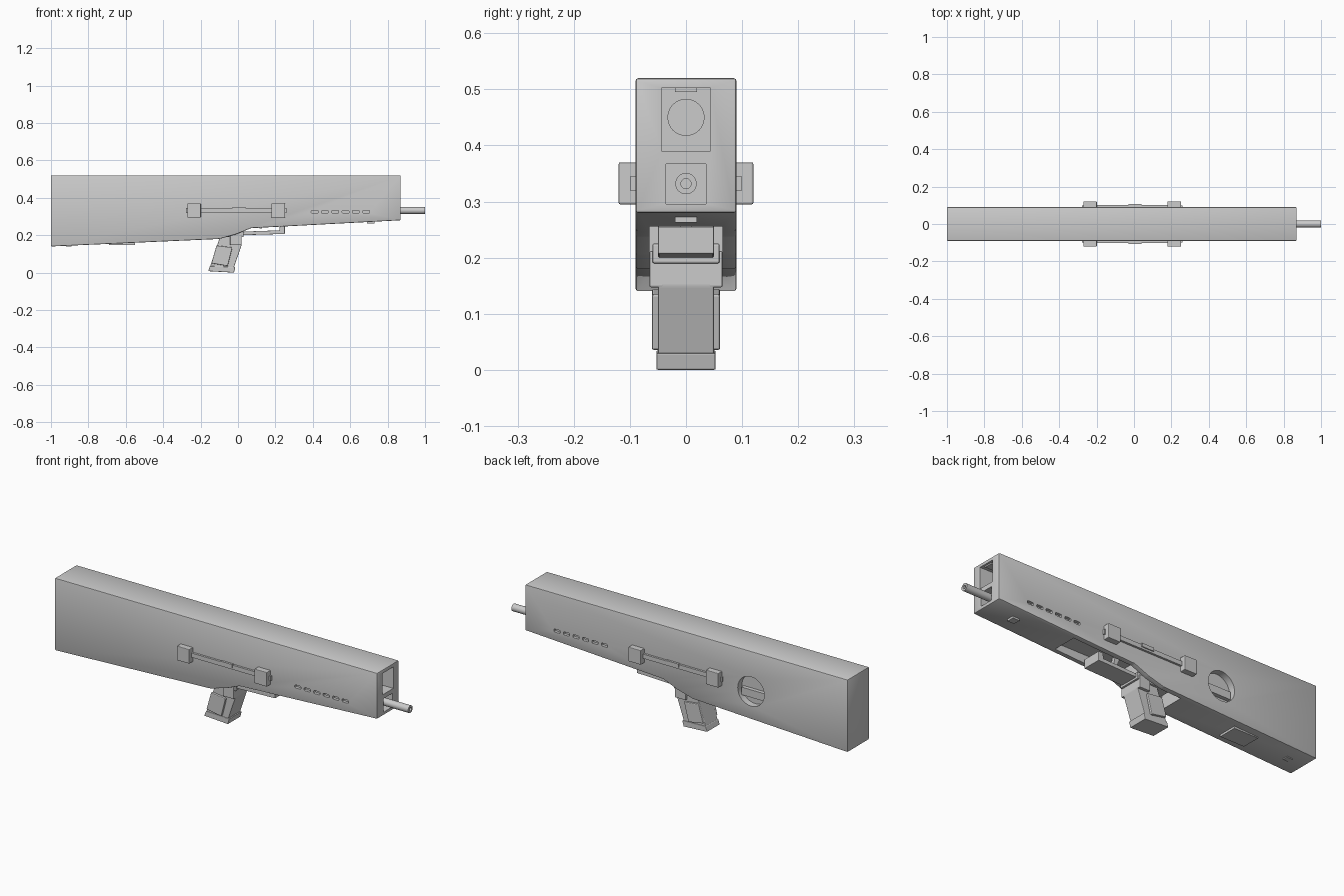
import bpy
import bmesh
from math import pi
from mathutils import Matrix

old = bpy.data.objects.get("Cube")
if old:
    bpy.data.objects.remove(old)

grey = bpy.data.materials.new("light_grey")
grey.use_nodes = True
grey.diffuse_color = (0.6, 0.6, 0.6, 1)
grey.node_tree.nodes["Principled BSDF"].inputs["Base Color"].default_value = (0.6, 0.6, 0.6, 1)


def finish(name, bm, bevel=0):
    if bevel:
        bmesh.ops.bevel(bm, geom=bm.edges[:], offset=bevel, segments=2,
                        profile=0.5, affect='EDGES', clamp_overlap=True)
    bmesh.ops.recalc_face_normals(bm, faces=bm.faces[:])
    mesh = bpy.data.meshes.new(name)
    bm.to_mesh(mesh)
    bm.free()
    mesh.materials.append(grey)
    obj = bpy.data.objects.new(name, mesh)
    bpy.context.collection.objects.link(obj)
    return obj


def box(name, x, y, z, bevel=0):
    """Box from (min, max) ranges."""
    bm = bmesh.new()
    bmesh.ops.create_cube(bm, size=1)
    for v in bm.verts:
        v.co = [r[0] if c < 0 else r[1] for c, r in zip(v.co, (x, y, z))]
    return finish(name, bm, bevel)


def side_profile(name, points, y0, y1, bevel=0):
    """Extrude an x-z outline across y."""
    bm = bmesh.new()
    face = bm.faces.new([bm.verts.new((x, y0, z)) for x, z in points])
    moved = bmesh.ops.extrude_face_region(bm, geom=[face])["geom"]
    for v in moved:
        if isinstance(v, bmesh.types.BMVert):
            v.co.y = y1
    return finish(name, bm, bevel)


def cylinder(name, axis, center, radius, length, sides=32):
    bm = bmesh.new()
    turn = Matrix.Rotation(pi / 2, 4, 'Y' if axis == 'X' else 'X')
    bmesh.ops.create_cone(bm, cap_ends=True, segments=sides, radius1=radius, radius2=radius,
                          depth=length, matrix=Matrix.Translation(center) @ turn)
    return finish(name, bm)


def cut(target, cutter):
    mod = target.modifiers.new("cut", 'BOOLEAN')
    mod.operation = 'DIFFERENCE'
    mod.solver = 'EXACT'
    mod.object = cutter
    activate(target)
    bpy.ops.object.modifier_apply(modifier=mod.name)
    bpy.data.objects.remove(cutter)


def activate(obj):
    bpy.ops.object.select_all(action='DESELECT')
    obj.select_set(True)
    bpy.context.view_layer.objects.active = obj


def smooth(obj):
    activate(obj)
    bpy.ops.object.shade_smooth_by_angle(angle=0.6)


# Main housing: long slab with a tapering underside
body = side_profile("housing", [(-1, 0.14), (-0.1, 0.18), (-0.01, 0.205), (0.07, 0.238),
                                (0.25, 0.247), (0.87, 0.28), (0.87, 0.52), (-1, 0.52)],
                    -0.09, 0.09, 0.005)

# Openings in the muzzle face and the well on the underside
cut(body, box("sight_opening", (0.62, 0.9), (-0.044, 0.044), (0.39, 0.502)))
cut(body, box("barrel_opening", (0.7, 0.9), (-0.036, 0.036), (0.296, 0.367)))
cut(body, box("well", (-0.22, 0.41), (-0.065, 0.065), (0.1, 0.29)))

# Row of vent slots through both flanks
for i in range(6):
    x = 0.41 + i * 0.055
    for y in (-0.09, 0.09):
        bm = bmesh.new()
        bmesh.ops.create_cube(bm, size=1, matrix=Matrix.Translation((x, y, 0.325))
                              @ Matrix.Diagonal((0.037, 0.03, 0.016, 1)))
        upright = [e for e in bm.edges
                   if abs(e.verts[0].co.y - e.verts[1].co.y) > 0.01]
        bmesh.ops.bevel(bm, geom=upright, offset=0.006, segments=2, profile=0.5, affect='EDGES')
        cut(body, finish("slot", bm))

# Round port on the back flank, with a stepped block inside
cut(body, cylinder("port", 'Y', (-0.44, 0.09, 0.31), 0.077, 0.07, 40))
box("port_block", (-0.506, -0.374), (0.05, 0.075), (0.27, 0.31))
smooth(body)

# Barrel with bore, collar and the sight lens
barrel = cylinder("barrel", 'X', (0.845, 0, 0.332), 0.019, 0.31)
cut(barrel, cylinder("bore", 'X', (1, 0, 0.332), 0.009, 0.1, 20))
smooth(barrel)
smooth(cylinder("sight_lens", 'X', (0.63, 0, 0.45), 0.033, 0.03))
box("sight_tab", (0.8, 0.86), (-0.02, 0.02), (0.495, 0.505))

# Carry rails on both flanks
for side, label in ((-1, "front"), (1, "back")):
    def span(a, b):
        return tuple(sorted((side * a, side * b)))
    for x in (-0.235, 0.215):
        box(label + "_rail_mount", (x - 0.036, x + 0.036), span(0.085, 0.12), (0.295, 0.37), 0.003)
    for x in (-0.273, 0.253):
        box(label + "_rail_pin", (x - 0.006, x + 0.006), span(0.085, 0.1), (0.32, 0.345))
    box(label + "_rail", (-0.21, 0.19), span(0.085, 0.101), (0.322, 0.345))
    box(label + "_rail_clip", (-0.03, 0.04), span(0.095, 0.106), (0.332, 0.35))
    # Grip side panel and bracket
    side_profile(label + "_grip_panel", [(-0.115, 0.145), (-0.142, 0.05), (-0.055, 0.035),
                                         (-0.03, 0.135)], side * 0.045, side * 0.061, 0.004)
    box(label + "_grip_bracket", (-0.042, 0.02), span(0.04, 0.065), (0.147, 0.212), 0.003)

# Pistol grip and base plate
side_profile("grip", [(-0.152, 0.025), (-0.025, 0.018), (0.02, 0.15), (0.02, 0.292),
                      (-0.07, 0.292), (-0.1, 0.18)], -0.05, 0.05, 0.003)
side_profile("grip_base", [(-0.16, 0.008), (-0.022, 0), (-0.014, 0.03), (-0.15, 0.035)],
             -0.053, 0.053, 0.003)
box("grip_collar", (-0.16, 0.03), (-0.06, 0.06), (0.19, 0.225), 0.003)

# Trigger guard and trigger
side_profile("trigger_guard", [(0.01, 0.2), (0.25, 0.207), (0.25, 0.255), (0.225, 0.255),
                               (0.22, 0.226), (0.1, 0.222), (0.01, 0.218)], -0.05, 0.05, 0.002)
side_profile("trigger", [(0.09, 0.292), (0.12, 0.292), (0.13, 0.235), (0.115, 0.235)],
             -0.01, 0.01)

# Small fittings on the underside
box("front_stud", (0.69, 0.73), (-0.02, 0.02), (0.262, 0.28), 0.002)
side_profile("rear_hatch", [(-0.69, 0.149), (-0.55, 0.149), (-0.55, 0.165), (-0.69, 0.16)],
             -0.05, 0.05)
box("rear_stud", (-0.92, -0.89), (-0.015, 0.015), (0.14, 0.15))
